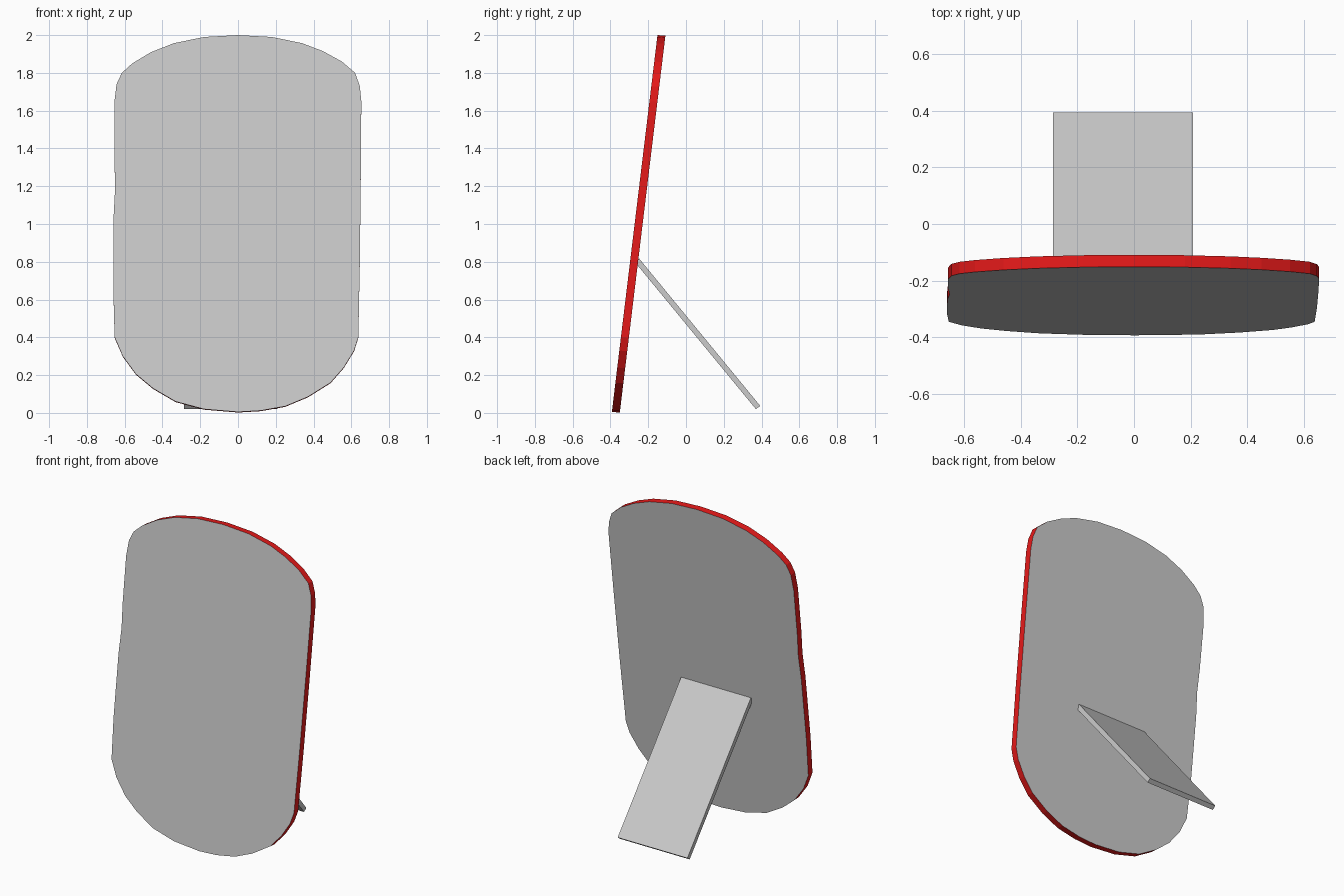
import bpy

if "Cube" in bpy.data.objects:
    bpy.data.objects.remove(bpy.data.objects["Cube"])

# Panel outline in the front view (x, z), starting at the bottom centre
OUTLINE = [
    (0.0, 0.005), (0.12, 0.012), (0.25, 0.035), (0.37, 0.085), (0.49, 0.16),
    (0.56, 0.24), (0.615, 0.33), (0.637, 0.40), (0.645, 0.80), (0.65, 1.25),
    (0.653, 1.65), (0.645, 1.73), (0.62, 1.80), (0.55, 1.86), (0.45, 1.915),
    (0.34, 1.957), (0.18, 1.99), (0.0, 2.0), (-0.18, 1.99), (-0.34, 1.957),
    (-0.46, 1.91), (-0.56, 1.85), (-0.615, 1.80), (-0.643, 1.74), (-0.655, 1.64),
    (-0.655, 1.35), (-0.650, 1.20), (-0.658, 1.05), (-0.66, 0.65), (-0.653, 0.40),
    (-0.61, 0.30), (-0.54, 0.205), (-0.45, 0.13), (-0.33, 0.06), (-0.18, 0.02),
]
THICK = 0.042


def make(name, verts, faces, colour=None):
    mesh = bpy.data.meshes.new(name)
    mesh.from_pydata(verts, [], faces)
    mesh.update()
    obj = bpy.data.objects.new(name, mesh)
    bpy.context.collection.objects.link(obj)
    if colour:
        mat = bpy.data.materials.new(name + "_colour")
        mat.diffuse_color = colour
        mat.use_nodes = True
        mat.node_tree.nodes["Principled BSDF"].inputs["Base Color"].default_value = mat.diffuse_color
        mesh.materials.append(mat)
    return obj


def lean(x, z, depth):
    """Place an outline point on the backward-leaning panel."""
    return (x, -0.393 + 0.121 * z + depth, z - 0.003 * depth / THICK)


n = len(OUTLINE)
front = [lean(x, z, 0.0) for x, z in OUTLINE]
back = [lean(x, z, THICK) for x, z in OUTLINE]

# Grey front and back faces
make("front_face", front, [tuple(range(n))])
make("back_face", back, [tuple(reversed(range(n)))])

# Red rim joining the two faces
rim = [(i, i + n, (i + 1) % n + n, (i + 1) % n) for i in range(n)]
make("rim", front + back, rim, (0.8, 0.01, 0.01, 1))

# Sloping support leg, a flat board extruded along x
section = [(-0.272, 0.80), (0.37, 0.02), (0.393, 0.037), (-0.248, 0.817)]
leg_verts = [(x, y, z) for x in (-0.285, 0.208) for y, z in section]
leg_faces = [(3, 2, 1, 0), (4, 5, 6, 7)]
leg_faces += [(i, (i + 1) % 4, (i + 1) % 4 + 4, i + 4) for i in range(4)]
make("support_leg", leg_verts, leg_faces)
